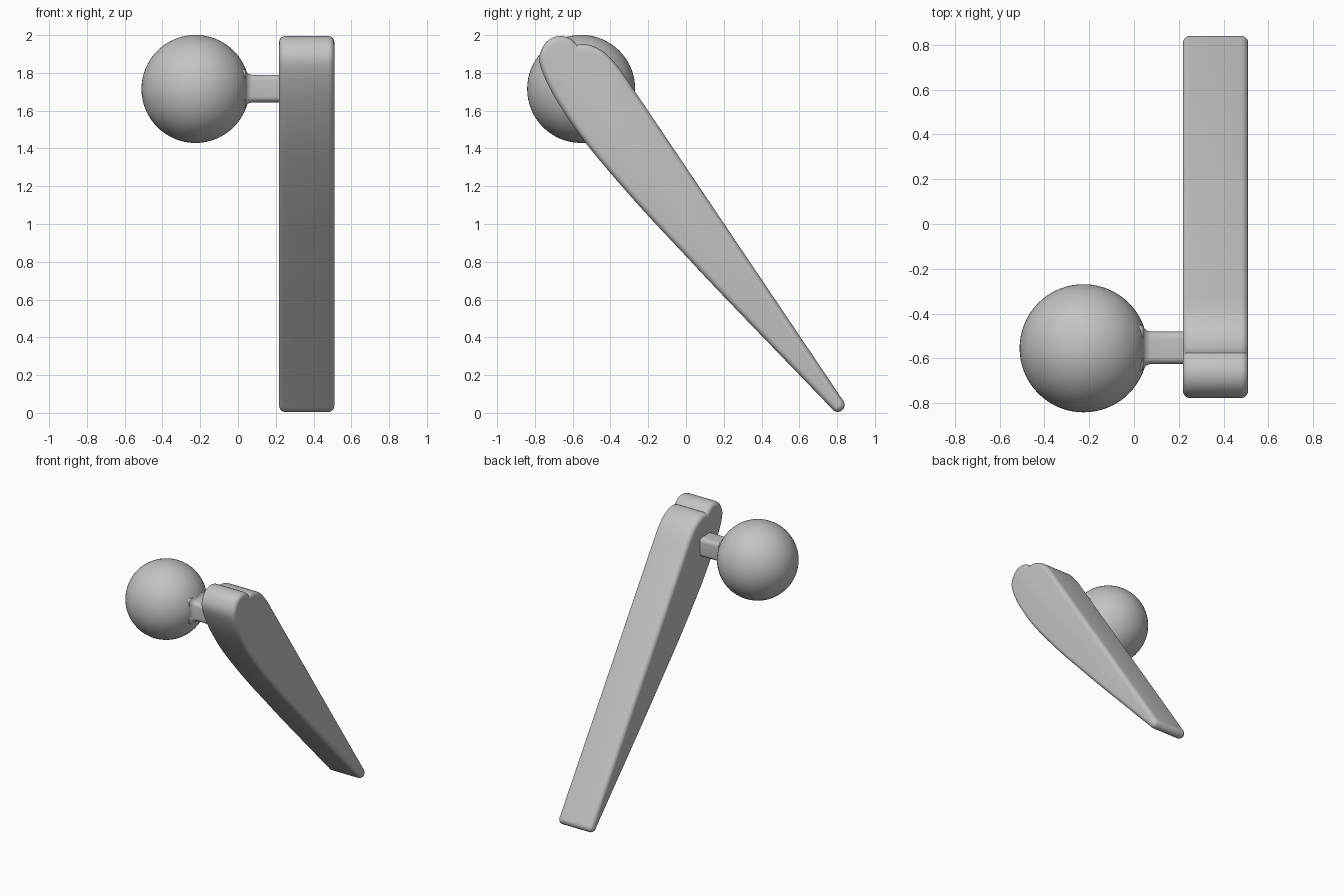
import bpy, bmesh, math
from mathutils import Vector

if "Cube" in bpy.data.objects:
    bpy.data.objects.remove(bpy.data.objects["Cube"])

grey = bpy.data.materials.new("plain grey")
grey.diffuse_color = (0.55, 0.55, 0.55, 1)
grey.use_nodes = True
grey.node_tree.nodes["Principled BSDF"].inputs["Base Color"].default_value = grey.diffuse_color


def finish(name, bm, angle=35):
    bmesh.ops.recalc_face_normals(bm, faces=bm.faces)
    mesh = bpy.data.meshes.new(name)
    bm.to_mesh(mesh)
    bm.free()
    mesh.materials.append(grey)
    obj = bpy.data.objects.new(name, mesh)
    bpy.context.collection.objects.link(obj)
    bpy.ops.object.select_all(action='DESELECT')
    obj.select_set(True)
    bpy.context.view_layer.objects.active = obj
    bpy.ops.object.shade_smooth_by_angle(angle=math.radians(angle))


def spline(pts, steps=4):
    """Smooth curve through the points."""
    p = [Vector(q) for q in pts]
    p = [2 * p[0] - p[1]] + p + [2 * p[-1] - p[-2]]
    out = []
    for a, b, c, d in zip(p, p[1:], p[2:], p[3:]):
        for i in range(steps):
            t = i / steps
            out.append(0.5 * (2 * b + (c - a) * t + (2 * a - 5 * b + 4 * c - d) * t * t
                              + (3 * b - a - 3 * c + d) * t ** 3))
    return out + [p[-2]]


def loft(bm, rings):
    """Skin closed rings of equal length and cap both ends."""
    vs = [[bm.verts.new(c) for c in ring] for ring in rings]
    for r, s in zip(vs, vs[1:]):
        for i in range(len(r)):
            j = (i + 1) % len(r)
            bm.faces.new((r[i], r[j], s[j], s[i]))
    bm.faces.new(vs[0])
    bm.faces.new(vs[-1])


def inset(loop, d):
    """Move a clockwise closed 2D loop inwards by d."""
    out = []
    for i, p in enumerate(loop):
        a = (p - loop[i - 1]).normalized()
        b = (loop[(i + 1) % len(loop)] - p).normalized()
        n = Vector((a.y + b.y, -a.x - b.x)).normalized()
        out.append(p + n * d / max(0.6, n.dot(Vector((a.y, -a.x)))))
    return out


# Ball knob
bm = bmesh.new()
bmesh.ops.create_uvsphere(bm, u_segments=64, v_segments=32, radius=0.286)
bmesh.ops.translate(bm, verts=bm.verts, vec=(-0.225, -0.555, 1.715))
finish("ball_knob", bm)

# Connecting stem: rounded square section that flares into the ball
bm = bmesh.new()
rings = []
for x, h in ((0.0, 0.115), (0.04, 0.098), (0.047, 0.086), (0.058, 0.077),
             (0.075, 0.0725), (0.3, 0.0725)):
    ring = []
    for k in range(4):
        for i in range(6):
            a = math.pi / 2 * (k + i / 5)
            sy, sz = ((1, 1), (-1, 1), (-1, -1), (1, -1))[k]
            r = 0.03
            ring.append((x, -0.553 + sy * (h - r) + r * math.cos(a),
                         1.717 + sz * (h - r) + r * math.sin(a)))
    rings.append(ring)
loft(bm, rings)
finish("stem", bm)

# Tapered lever arm: clockwise side outline with a small notch on top
front_edge = spline([(0.765, 0.03), (0.2, 0.617), (0.0, 0.83), (-0.246, 1.094), (-0.51, 1.402),
                     (-0.669, 1.628), (-0.748, 1.775), (-0.777, 1.87), (-0.757, 1.94),
                     (-0.715, 1.982), (-0.66, 1.995), (-0.61, 1.98), (-0.575, 1.948)])
back_edge = spline([(-0.56, 1.953), (-0.52, 1.95), (-0.47, 1.932), (-0.415, 1.894),
                    (-0.35, 1.82), (-0.277, 1.712)])
tip = [Vector((0.803 + 0.037 * math.cos(a), 0.042 + 0.037 * math.sin(a)))
       for a in (math.radians(34 - 20 * i) for i in range(9))]
outline = front_edge + back_edge + tip
x0, x1, r, n = 0.218, 0.51, 0.032, 5
levels = [(x0 + r * (1 - math.sin(t)), r * (1 - math.cos(t)))
          for t in (math.pi / 2 * (1 - i / n) for i in range(n + 1))]
levels += [(x0 + x1 - x, d) for x, d in reversed(levels)]
bm = bmesh.new()
loft(bm, [[(x, p.x, p.y) for p in inset(outline, d)] for x, d in levels])
finish("lever_arm", bm)
